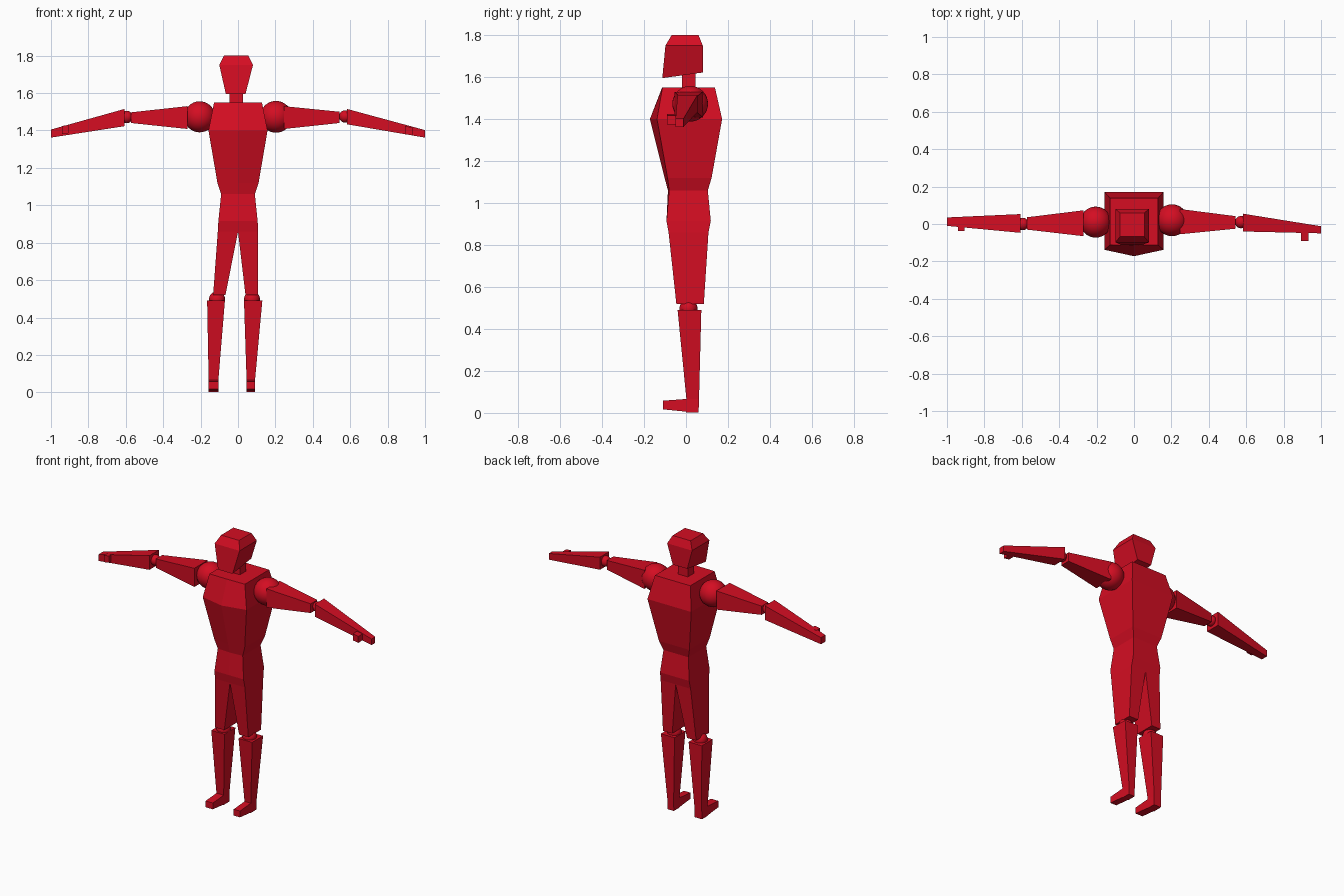
import bpy, bmesh

if "Cube" in bpy.data.objects:
    bpy.data.objects.remove(bpy.data.objects["Cube"])

red = bpy.data.materials.new("red")
red.diffuse_color = (0.66, 0.004, 0.016, 1)
red.use_nodes = True
red.node_tree.nodes["Principled BSDF"].inputs["Base Color"].default_value = red.diffuse_color


def finish(name, bm, smooth=False):
    bmesh.ops.recalc_face_normals(bm, faces=bm.faces)
    for f in bm.faces:
        f.smooth = smooth
    me = bpy.data.meshes.new(name)
    bm.to_mesh(me)
    bm.free()
    me.materials.append(red)
    bpy.context.collection.objects.link(bpy.data.objects.new(name, me))


def loft(name, rings):
    """Skin a row of equal-sized point rings and cap both ends."""
    bm = bmesh.new()
    loops = [[bm.verts.new(p) for p in r] for r in rings]
    n = len(loops[0])
    for a, b in zip(loops, loops[1:]):
        for i in range(n):
            j = (i + 1) % n
            bm.faces.new((a[i], a[j], b[j], b[i]))
    bm.faces.new(loops[0])
    bm.faces.new(loops[-1])
    finish(name, bm)


def flat(z, x0, x1, y0, y1, slope=0.0):
    """Horizontal rectangle; slope raises its back edge."""
    return [(x0, y0, z), (x1, y0, z), (x1, y1, z + slope), (x0, y1, z + slope)]


def upright(x, y0, y1, z0, z1):
    """Rectangle across an arm."""
    return [(x, y0, z0), (x, y1, z0), (x, y1, z1), (x, y0, z1)]


def ball(name, centre, r):
    bm = bmesh.new()
    bmesh.ops.create_uvsphere(bm, u_segments=32, v_segments=16, radius=r)
    bmesh.ops.translate(bm, verts=bm.verts, vec=centre)
    finish(name, bm, True)


# Head and neck
loft("head", [flat(1.595, -0.065, 0.04, -0.113, 0.08, 0.027),
              flat(1.75, -0.1, 0.08, -0.098, 0.08),
              flat(1.8, -0.075, 0.055, -0.068, 0.06)])
loft("neck", [flat(1.54, -0.045, 0.028, -0.02, 0.045),
              flat(1.65, -0.045, 0.028, -0.02, 0.045)])

# Torso: z, half width, front corners, front ridge, back
profile = [(0.86, 0.108, -0.083, -0.083, 0.107),
           (0.915, 0.105, -0.093, -0.093, 0.118),
           (1.06, 0.09, -0.08, -0.086, 0.104),
           (1.12, 0.11, -0.088, -0.102, 0.122),
           (1.40, 0.158, -0.138, -0.172, 0.172),
           (1.55, 0.128, -0.112, -0.114, 0.138)]
loft("torso", [[(-w, f, z), (0, k, z), (w, f, z), (w, b, z), (-w, b, z)]
               for z, w, f, k, b in profile])

# Legs: thigh outer/inner x, shin top x range, foot x range, knee x
legs = {"left": ((-0.108, 0), (-0.133, -0.067), (-0.165, -0.07), (-0.157, -0.105), -0.112),
        "right": ((0, 0.108), (0.04, 0.107), (0.032, 0.13), (0.046, 0.091), 0.075)}
for side, (hip, low, shin, foot, knee) in legs.items():
    loft(side + "_thigh", [flat(0.52, *low, -0.046, 0.085),
                           flat(0.86, *hip, -0.083, 0.107)])
    ball(side + "_knee", (knee, 0.012, 0.497), 0.043)
    loft(side + "_shin", [flat(0.003, *foot, 0.0, 0.06),
                          flat(0.065, *foot, 0.002, 0.062),
                          flat(0.49, *shin, -0.04, 0.073)])
    x0, x1 = foot
    loft(side + "_foot", [[(x0, y, a), (x1, y, a), (x1, y, b), (x0, y, b)]
                          for y, a, b in ((-0.11, 0.017, 0.058), (0.01, 0.005, 0.067))])

# Arms
ball("left_shoulder", (-0.205, 0.01, 1.473), 0.083)
ball("right_shoulder", (0.203, 0.02, 1.473), 0.085)
ball("left_elbow", (-0.595, 0.0, 1.472), 0.033)
ball("right_elbow", (0.573, 0.01, 1.475), 0.033)
loft("left_upper_arm", [upright(-0.27, -0.065, 0.073, 1.408, 1.53),
                        upright(-0.572, -0.03, 0.036, 1.44, 1.497)])
loft("right_upper_arm", [upright(0.245, -0.055, 0.08, 1.408, 1.53),
                         upright(0.543, -0.025, 0.042, 1.44, 1.5)])
loft("left_forearm", [upright(-0.607, -0.047, 0.053, 1.423, 1.515),
                      upright(-1.0, -0.01, 0.035, 1.362, 1.405)])
loft("right_forearm", [upright(0.583, -0.04, 0.055, 1.433, 1.515),
                       upright(1.0, -0.05, -0.012, 1.362, 1.402)])

# Thumbs
loft("left_thumb", [upright(-0.942, -0.038, 0.0, 1.38, 1.424),
                    upright(-0.905, -0.038, 0.0, 1.386, 1.43)])
loft("right_thumb", [upright(0.893, -0.09, -0.03, 1.38, 1.424),
                     upright(0.932, -0.09, -0.03, 1.374, 1.416)])
